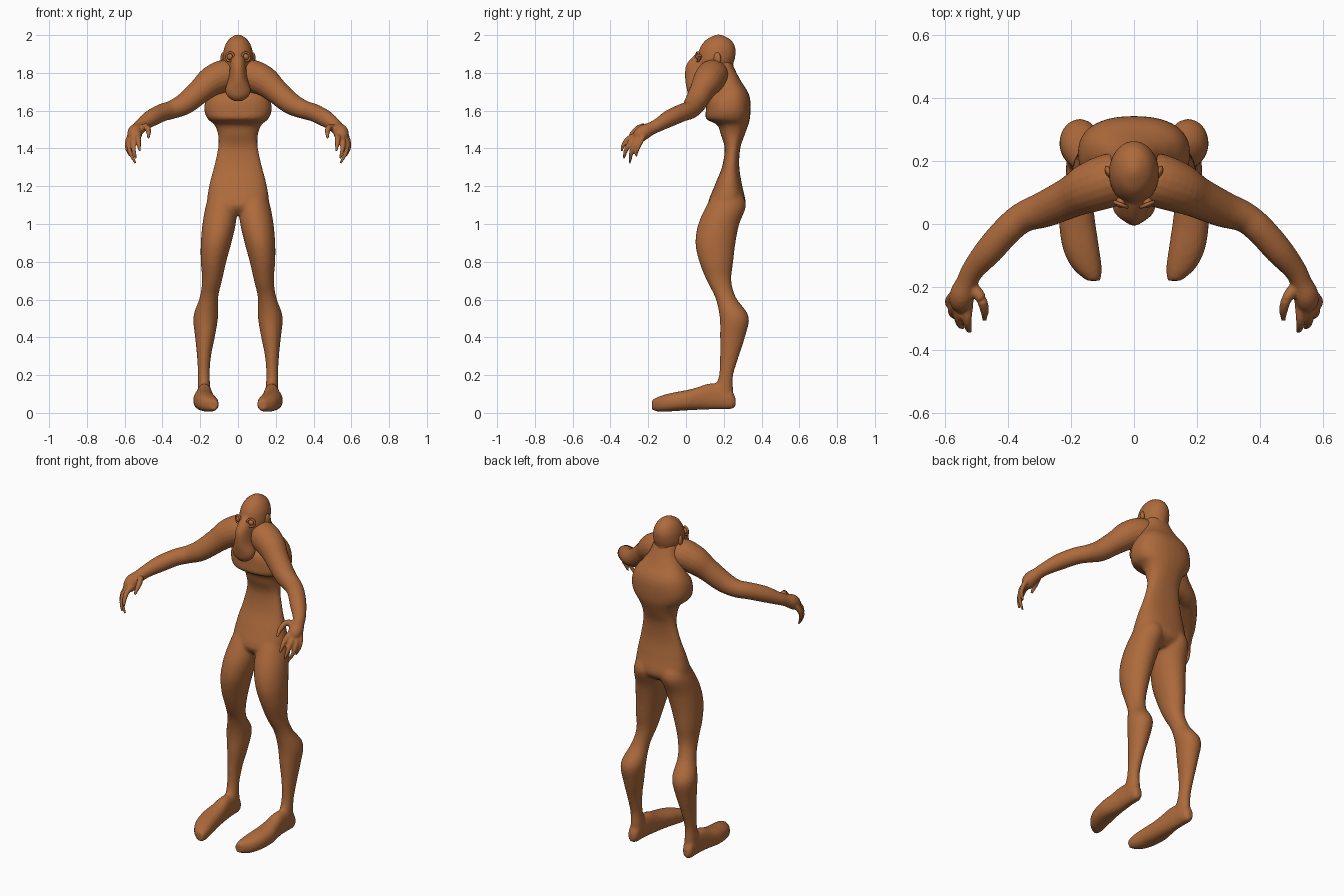
import bpy, bmesh, math
from mathutils import Vector

skin = bpy.data.materials.new("brown skin")
skin.diffuse_color = (0.42, 0.145, 0.045, 1)


def resample(rows, steps=4):
    """Smooth Catmull-Rom interpolation of a short list of rows."""
    out = []
    for i in range(len(rows) - 1):
        a, b, c, d = (rows[max(0, min(len(rows) - 1, i + k))] for k in (-1, 0, 1, 2))
        for s in range(steps):
            t = s / steps
            out.append([0.5 * (2 * q + (r - p) * t + (2 * p - 5 * q + 4 * r - w) * t * t
                               + (3 * q - p - 3 * r + w) * t ** 3)
                        for p, q, r, w in zip(a, b, c, d)])
    return out + [list(rows[-1])]


def bridge(bm, rings):
    loops = [[bm.verts.new(p) for p in ring] for ring in rings]
    n = len(loops[0])
    new = []
    for a, b in zip(loops, loops[1:]):
        new += [bm.faces.new((a[i], a[(i + 1) % n], b[(i + 1) % n], b[i])) for i in range(n)]
    new += [bm.faces.new(loops[0][::-1]), bm.faces.new(loops[-1])]
    bmesh.ops.recalc_face_normals(bm, faces=new)


def loft(bm, rows, along="z", mirror=1, power=1.0, n=28):
    """Rows are (position, x0, x1, lo, hi): oval slices stacked along z or y."""
    rings = []
    for t, x0, x1, lo, hi in resample(rows):
        ring = []
        for k in range(n):
            a = 2 * math.pi * k / n
            c, s = math.cos(a), math.sin(a)
            u = mirror * ((x0 + x1) / 2 + (x1 - x0) / 2 * math.copysign(abs(c) ** power, c))
            v = (lo + hi) / 2 + (hi - lo) / 2 * math.copysign(abs(s) ** power, s)
            ring.append((u, v, t) if along == "z" else (u, t, v))
        rings.append(ring)
    bridge(bm, rings)


def tube(bm, rows, mirror=1, n=16):
    """Rows are (x, y, z, radius) along a path."""
    pts = resample(rows)
    pos = [Vector((mirror * p[0], p[1], p[2])) for p in pts]
    rings = []
    for i, p in enumerate(pts):
        d = (pos[min(i + 1, len(pos) - 1)] - pos[max(i - 1, 0)]).normalized()
        u = d.cross(Vector((0.3 * mirror, 1, 0.2))).normalized()
        v = d.cross(u)
        rings.append([pos[i] + p[3] * (u * math.cos(2 * math.pi * k / n)
                                       + v * math.sin(2 * math.pi * k / n)) for k in range(n)])
    bridge(bm, rings)


def finish(bm, name, voxel=None, smooth=0):
    me = bpy.data.meshes.new(name)
    bm.to_mesh(me)
    bm.free()
    me.materials.append(skin)
    ob = bpy.data.objects.new(name, me)
    bpy.context.collection.objects.link(ob)
    if voxel:
        r = ob.modifiers.new("fuse", "REMESH")
        r.mode, r.voxel_size, r.use_smooth_shade = "VOXEL", voxel, True
        s = ob.modifiers.new("soften", "SMOOTH")
        s.factor, s.iterations = 0.5, smooth
    for f in me.polygons:
        f.use_smooth = True
    return ob


# Torso: pelvis, waist, overhanging chest, back of neck
torso = [(1.05, .09, .15, .26), (1.10, .16, .115, .315), (1.20, .153, .15, .298),
         (1.30, .128, .19, .282), (1.40, .106, .205, .287), (1.47, .105, .185, .31),
         (1.525, .125, .165, .33), (1.555, .16, .108, .338), (1.60, .178, .105, .342),
         (1.66, .172, .112, .34), (1.705, .15, .145, .325), (1.75, .115, .15, .295),
         (1.80, .085, .13, .268), (1.86, .07, .13, .24)]
# Leg and foot slices for one side
leg = [(1.18, .01, .14, .16, .285), (1.10, .002, .17, .11, .318), (1.00, .012, .188, .065, .282),
       (.90, .035, .197, .05, .262), (.80, .062, .197, .07, .25), (.70, .085, .19, .11, .24),
       (.61, .105, .203, .155, .265), (.51, .105, .236, .178, .332), (.40, .123, .227, .18, .312),
       (.30, .143, .217, .18, .28), (.20, .15, .212, .175, .25), (.12, .145, .213, .15, .25),
       (.05, .145, .213, .14, .25)]
foot = [(.262, .165, .2, .035, .08), (.24, .15, .212, .02, .12), (.19, .145, .215, .02, .15),
        (.12, .138, .218, .018, .155), (.06, .13, .228, .016, .135), (0, .122, .237, .013, .12),
        (-.08, .11, .225, .008, .105), (-.14, .102, .195, .006, .088), (-.18, .106, .15, .015, .07)]

bm = bmesh.new()
loft(bm, [(z, -w, w, a, b) for z, w, a, b in torso], power=.85)
for m in (1, -1):
    loft(bm, leg, mirror=m)
    loft(bm, foot, along="y", mirror=m, power=.85)
finish(bm, "torso_and_legs", .009, 5)

# Head with a long drooping muzzle
head = [(1.74, .05, .09, .23), (1.79, .07, .07, .262), (1.84, .075, .06, .25),
        (1.88, .08, .062, .26), (1.93, .074, .073, .262), (1.97, .055, .1, .242),
        (1.992, .03, .135, .21), (2.002, .01, .16, .185)]
muzzle = [(1.93, .02, .09, .15), (1.89, .036, .04, .15), (1.84, .042, .0, .15),
          (1.77, .05, -.005, .14), (1.71, .068, .005, .11), (1.675, .055, .015, .09),
          (1.652, .025, .035, .07)]
bm = bmesh.new()
for part in (head, muzzle):
    loft(bm, [(z, -w, w, a, b) for z, w, a, b in part])
finish(bm, "head", .007, 4)

# Arms reaching forward, with curled fingers
arm = [(.0, .155, 1.79, .07), (.07, .14, 1.785, .085), (.14, .115, 1.755, .08), (.20, .085, 1.705, .066),
       (.28, .048, 1.638, .058), (.35, .022, 1.605, .049), (.40, -.018, 1.59, .047),
       (.46, -.085, 1.56, .045), (.51, -.145, 1.525, .036), (.53, -.185, 1.505, .034),
       (.545, -.225, 1.485, .04), (.548, -.255, 1.46, .034), (.55, -.275, 1.445, .014)]
fingers = [
    [(.515, -.20, 1.50, .022), (.485, -.235, 1.515, .018), (.474, -.275, 1.49, .014),
     (.474, -.305, 1.455, .007)],
    [(.525, -.25, 1.47, .017), (.528, -.30, 1.455, .015), (.525, -.33, 1.42, .012),
     (.52, -.342, 1.385, .006)],
    [(.545, -.25, 1.465, .017), (.556, -.292, 1.435, .015), (.552, -.318, 1.39, .012),
     (.54, -.33, 1.345, .006)],
    [(.56, -.24, 1.465, .017), (.576, -.27, 1.425, .015), (.57, -.29, 1.375, .012),
     (.542, -.297, 1.322, .006)],
    [(.57, -.225, 1.47, .017), (.586, -.243, 1.43, .014), (.585, -.257, 1.395, .011),
     (.568, -.265, 1.355, .006)]]
for m, side in ((1, "left"), (-1, "right")):
    bm = bmesh.new()
    tube(bm, arm, m, 20)
    for f in fingers:
        tube(bm, f, m, 10)
    finish(bm, side + "_arm", .006, 3)

    # Eyeball and raised eyelid ring
    bm = bmesh.new()
    bmesh.ops.create_uvsphere(bm, u_segments=16, v_segments=10, radius=.017)
    bmesh.ops.translate(bm, verts=bm.verts, vec=(m * .042, .068, 1.885))
    finish(bm, side + "_eye")
    bm = bmesh.new()
    ring = [(.042 + .02 * math.cos(a), .062 + .008 * math.cos(a), 1.885 + .023 * math.sin(a), .006)
            for a in [2 * math.pi * k / 12 for k in range(13)]]
    tube(bm, ring, m, 8)
    finish(bm, side + "_eyelid")

    # Ear
    bm = bmesh.new()
    bmesh.ops.create_uvsphere(bm, u_segments=14, v_segments=10, radius=1)
    for v in bm.verts:
        v.co = (m * (.08 + .012 * v.co.x) + m * .006 * v.co.y, .165 + .02 * v.co.y,
                1.875 + .034 * v.co.z)
    bmesh.ops.recalc_face_normals(bm, faces=bm.faces)
    finish(bm, side + "_ear")
